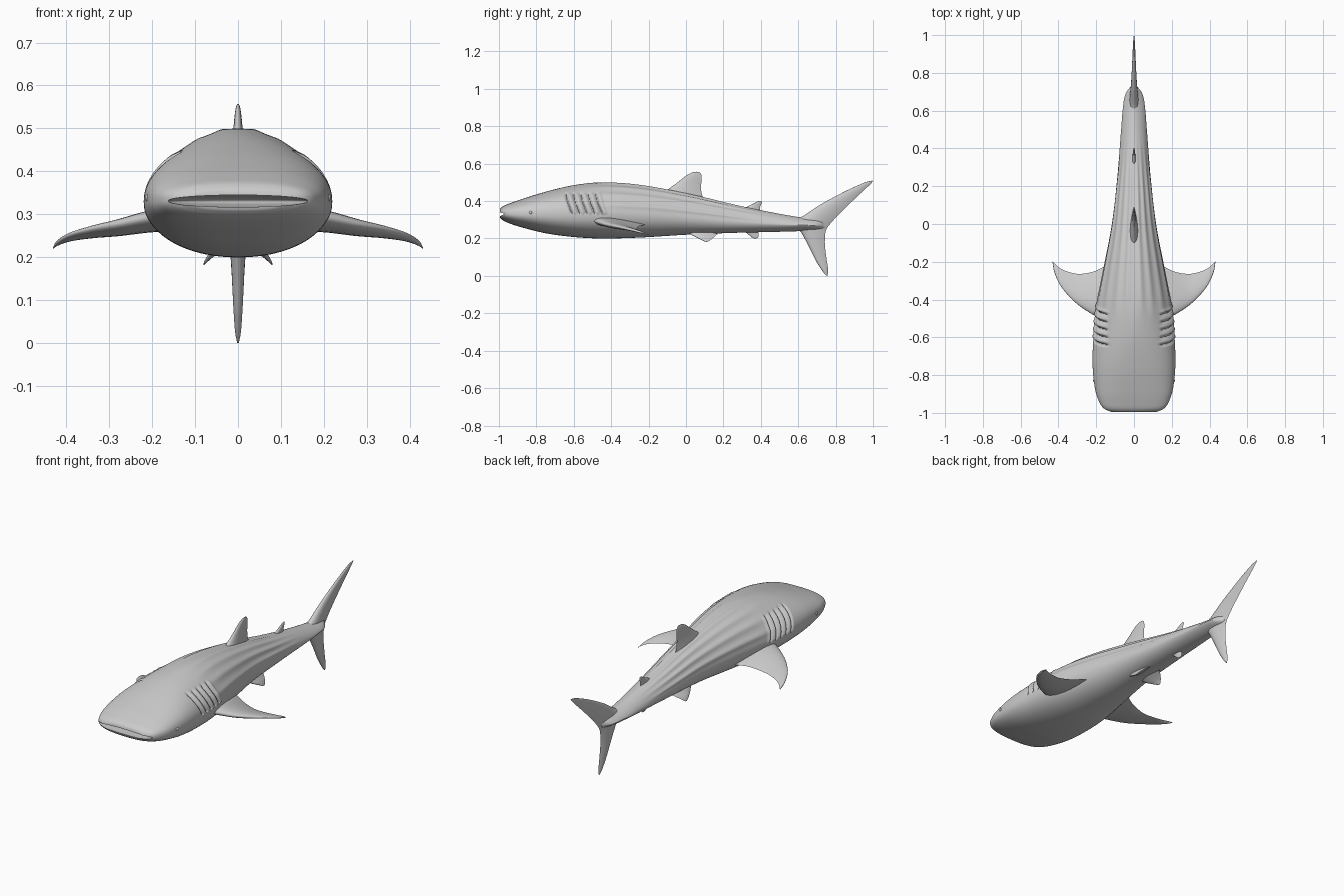
import bpy, bmesh
from math import sin, cos, pi, radians, exp, sqrt, copysign
from mathutils import Vector

if "Cube" in bpy.data.objects:
    bpy.data.objects.remove(bpy.data.objects["Cube"], do_unlink=True)

grey = bpy.data.materials.new("matte grey skin")
grey.use_nodes = True
colour = (0.6, 0.6, 0.6, 1)
grey.diffuse_color = colour
grey.node_tree.nodes["Principled BSDF"].inputs["Base Color"].default_value = colour


def spline(rows, keys, t):
    """Smooth interpolation of tuples through the given keys."""
    last = len(rows) - 1
    i = max(j for j in range(last) if keys[j] <= t or j == 0)
    span = keys[i + 1] - keys[i]
    u = min(max((t - keys[i]) / span, 0), 1)

    def slope(j, k):
        a, b = max(j - 1, 0), min(j + 1, last)
        return (rows[b][k] - rows[a][k]) / (keys[b] - keys[a]) * span

    result = []
    for k in range(len(rows[0])):
        p, q, m, n = rows[i][k], rows[i + 1][k], slope(i, k), slope(i + 1, k)
        result.append(p + m * u + (3 * (q - p) - 2 * m - n) * u ** 2
                      + (2 * (p - q) + m + n) * u ** 3)
    return result


def loft(name, rings):
    """Skin closed rings of points into one smooth, capped object."""
    bm = bmesh.new()
    loops = [[bm.verts.new(p) for p in ring] for ring in rings]
    count = len(loops[0])
    for a, b in zip(loops, loops[1:]):
        for i in range(count):
            j = (i + 1) % count
            bm.faces.new((a[i], a[j], b[j], b[i]))
    bm.faces.new(loops[0])
    bm.faces.new(loops[-1])
    bmesh.ops.recalc_face_normals(bm, faces=bm.faces)
    mesh = bpy.data.meshes.new(name)
    bm.to_mesh(mesh)
    bm.free()
    obj = bpy.data.objects.new(name, mesh)
    bpy.context.collection.objects.link(obj)
    mesh.materials.append(grey)
    return obj


def smooth(obj, angle=50):
    bpy.ops.object.select_all(action='DESELECT')
    obj.select_set(True)
    bpy.context.view_layer.objects.active = obj
    bpy.ops.object.shade_smooth_by_angle(angle=radians(angle))


def ramp(a, b, v):
    u = min(max((v - a) / (b - a), 0), 1)
    return u * u * (3 - 2 * u)


# Body stations: y, half width, top, bottom, widest height, top and bottom roundness
stations = [
    (-.995, .12, .358, .312, .335, 2.4, 2.4),
    (-.98, .155, .372, .298, .335, 2.5, 2.4),
    (-.95, .18, .385, .283, .333, 2.5, 2.4),
    (-.88, .205, .41, .26, .33, 2.4, 2.3),
    (-.75, .219, .45, .228, .33, 2.2, 2.3),
    (-.6, .215, .485, .208, .33, 1.9, 2.3),
    (-.45, .203, .5, .2, .33, 1.75, 2.2),
    (-.25, .165, .486, .205, .325, 1.75, 2.1),
    (0, .117, .44, .22, .31, 1.8, 2),
    (.25, .088, .382, .23, .29, 1.8, 2),
    (.5, .068, .332, .236, .275, 1.6, 1.7),
    (.62, .058, .312, .24, .272, 1.4, 1.5),
    (.69, .044, .305, .245, .27, 1.4, 1.5),
    (.74, .008, .29, .255, .27, 2, 2)]
keys = [s[0] for s in stations]
ridge_angles = [radians(a) for a in (20, 40, 59, 76)]
SEGMENTS, STEP = 144, .005


def relief(y, z, t):
    """Height of the long back ridges and depth of the gill slits."""
    side = t if t < pi / 2 else pi - t
    window = ramp(-.55, -.33, y) * (1 - ramp(.1, .5, y))
    h = sum(.006 * window * exp(-((side - a) / .09) ** 2) for a in ridge_angles)
    band = ramp(.285, .315, z) * (1 - ramp(.43, .45, z))
    for i in range(5):
        drop = .44 - z
        d = y - (-.64 + .04 * i + .2 * drop + .9 * drop * drop)
        h += band * (.005 * exp(-((d - .014) / .01) ** 2) - .013 * exp(-(d / .0065) ** 2))
    return h


def body_ring(y):
    _, w, top, bottom, mid, n_top, n_bottom = spline(stations, keys, y)
    ring = []
    for i in range(SEGMENTS):
        t = 2 * pi * i / SEGMENTS
        c, s = cos(t), sin(t)
        n = n_top if s > 0 else n_bottom
        x = w * copysign(abs(c) ** (2 / n), c)
        z = (top - mid if s > 0 else mid - bottom) * copysign(abs(s) ** (2 / n), s)
        if s > 0:
            k = 1 + relief(y, z + mid, t) / max(sqrt(x * x + z * z), .02)
            x, z = x * k, z * k
        ring.append((x, y, mid + z))
    return ring


steps = round((keys[-1] - keys[0]) / STEP)
body = loft("body", [body_ring(keys[0] + STEP * i) for i in range(steps + 1)])

# Wide mouth slot
bpy.ops.mesh.primitive_uv_sphere_add(segments=48, ring_count=24, location=(0, -.99, .331))
cutter = bpy.context.object
cutter.name = "mouth_cutter"
cutter.scale = (.165, .1, .014)
cutter.hide_render = True
cut = body.modifiers.new("mouth", 'BOOLEAN')
cut.operation, cut.solver, cut.object = 'DIFFERENCE', 'EXACT', cutter
smooth(body)
bpy.ops.object.modifier_apply(modifier=cut.name)
bpy.data.objects.remove(cutter, do_unlink=True)


def fin(name, rows, axis, side=1, spans=32, around=28):
    """Loft a fin; rows are x, front y, front z, rear y, rear z, half thickness."""
    across = Vector(axis).normalized()
    rings = []
    for i in range(spans + 1):
        x, fy, fz, ry, rz, half = spline(rows, range(len(rows)), i * (len(rows) - 1) / spans)
        front, rear = Vector((x, fy, fz)), Vector((x, ry, rz))
        ring = []
        for j in range(around):
            a = 2 * pi * j / around
            c = (1 - cos(a)) / 2
            p = front.lerp(rear, c) + across * copysign(2.6 * half * sqrt(c) * (1 - c), sin(a))
            ring.append((p.x * side, p.y, p.z))
        rings.append(ring)
    smooth(loft(name, rings))


def upright(name, rows):
    fin(name, [(0, *r) for r in rows], (1, 0, 0))


# Fins on the centre line
upright("front_dorsal_fin", [
    (-.16, .42, .11, .39, .03), (-.1, .46, .087, .43, .02), (-.045, .5, .08, .475, .012),
    (.0, .535, .084, .515, .008), (.03, .552, .082, .54, .005), (.055, .557, .072, .555, .002)])
upright("rear_dorsal_fin", [
    (.28, .34, .42, .325, .015), (.32, .367, .397, .35, .009), (.36, .386, .397, .372, .006),
    (.385, .399, .405, .39, .004), (.396, .402, .403, .4, .001)])
upright("anal_fin", [
    (.28, .26, .4, .26, .014), (.31, .24, .387, .238, .009), (.335, .22, .388, .222, .006),
    (.355, .204, .387, .208, .004), (.368, .199, .376, .2, .001)])
upright("upper_tail_lobe", [
    (.5, .28, .745, .235, .028), (.61, .312, .76, .265, .023), (.72, .382, .815, .327, .015),
    (.85, .452, .9, .41, .009), (.95, .497, .97, .475, .005), (.997, .51, 1, .505, .001)])
upright("lower_tail_lobe", [
    (.56, .29, .755, .28, .024), (.61, .24, .745, .235, .02), (.655, .16, .742, .17, .015),
    (.695, .08, .75, .1, .011), (.73, .025, .759, .035, .007), (.75, .001, .756, 0, .002)])

# Paired fins and eyes
pectoral = [
    (.12, -.53, .3, -.2, .275, .03), (.2, -.49, .293, -.247, .267, .024),
    (.28, -.44, .277, -.264, .253, .017), (.34, -.387, .266, -.256, .246, .012),
    (.39, -.325, .253, -.235, .238, .008), (.42, -.26, .236, -.21, .228, .005),
    (.431, -.205, .221, -.198, .22, .001)]
pelvic = [
    (.03, .0, .245, .17, .225, .014), (.05, .03, .22, .155, .212, .009),
    (.065, .06, .204, .14, .2, .006), (.076, .09, .189, .125, .188, .003),
    (.08, .105, .182, .115, .182, .001)]
for label, side in (("left", 1), ("right", -1)):
    fin(label + "_pectoral_fin", pectoral, (.25, 0, 1), side)
    fin(label + "_pelvic_fin", pelvic, (1, 0, 1), side)
    bpy.ops.mesh.primitive_uv_sphere_add(
        segments=16, ring_count=10, radius=.009, location=(side * .208, -.83, .338))
    eye = bpy.context.object
    eye.name = label + "_eye"
    eye.data.materials.append(grey)
    smooth(eye)
